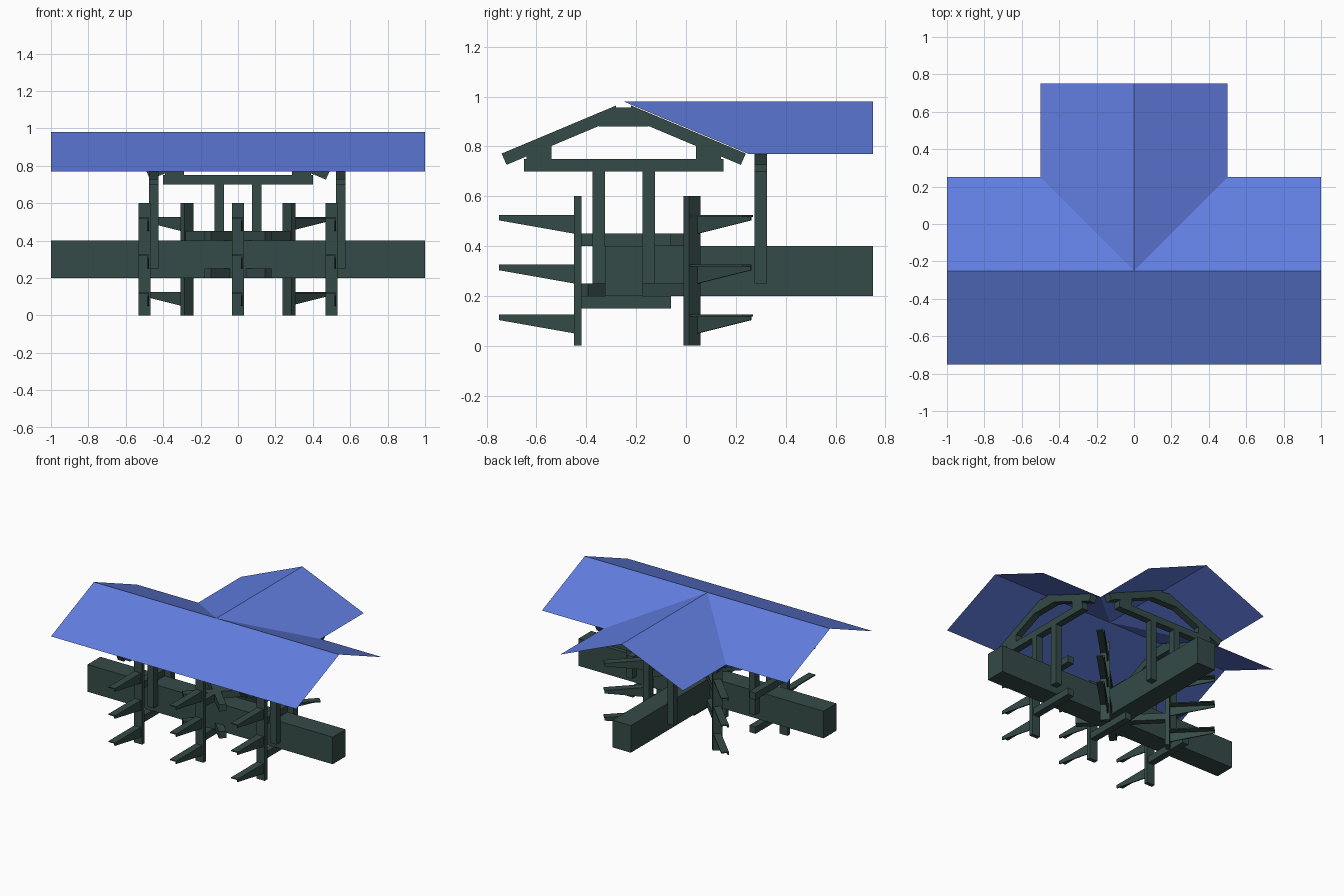
import bpy, bmesh
from math import radians, sqrt
from mathutils import Matrix, Vector

if "Cube" in bpy.data.objects:
    bpy.data.objects.remove(bpy.data.objects["Cube"])


def material(name, color):
    m = bpy.data.materials.new(name)
    m.diffuse_color = color
    m.use_nodes = True
    m.node_tree.nodes["Principled BSDF"].inputs["Base Color"].default_value = m.diffuse_color
    return m


STEEL = material("dark_steel", (0.035, 0.07, 0.065, 1))
BLUE = material("blue_sheet", (0.12, 0.21, 0.75, 1))
I = Matrix.Identity(4)


def finish(name, bm, mat, recalc=True):
    if recalc:
        bmesh.ops.recalc_face_normals(bm, faces=bm.faces)
    me = bpy.data.meshes.new(name)
    bm.to_mesh(me)
    bm.free()
    me.materials.append(mat)
    ob = bpy.data.objects.new(name, me)
    bpy.context.collection.objects.link(ob)
    return ob


def box(bm, lo, hi, M=I):
    lo, hi = Vector(lo), Vector(hi)
    S = Matrix.Diagonal((*(hi - lo), 1))
    bmesh.ops.create_cube(bm, size=1, matrix=M @ Matrix.Translation((lo + hi) / 2) @ S)


def prism(bm, yz, x0, x1, M=I):
    # extrude a closed (y, z) outline along x
    a = [bm.verts.new(M @ Vector((x0, y, z))) for y, z in yz]
    b = [bm.verts.new(M @ Vector((x1, y, z))) for y, z in yz]
    bm.faces.new(a)
    bm.faces.new(b[::-1])
    for i in range(len(yz)):
        j = (i + 1) % len(yz)
        bm.faces.new((a[i], b[i], b[j], a[j]))


# Roof: single sheet, main gable with a branch gable meeting in two valleys
E, R = 0.77, 0.98
bm = bmesh.new()
P = (0, -0.25, R)
faces = [[(-1, -0.75, E), (1, -0.75, E), (1, -0.25, R), P, (-1, -0.25, R)]]
for s in (-1, 1):
    back = [P, (s, -0.25, R), (s, 0.25, E), (s * 0.5, 0.25, E)]
    side = [P, (s * 0.5, 0.25, E), (s * 0.5, 0.75, E), (0, 0.75, R)]
    faces += [f if s > 0 else f[::-1] for f in (back, side)]
for f in faces:
    bm.faces.new([bm.verts.new(p) for p in f])
bmesh.ops.remove_doubles(bm, verts=bm.verts, dist=1e-4)
finish("roof", bm, BLUE, False)

# Duct beams forming a T
bm = bmesh.new()
box(bm, (-1, -0.325, 0.2), (1, -0.175, 0.4))
finish("main_beam", bm, STEEL)
bm = bmesh.new()
box(bm, (-0.075, -0.175, 0.2), (0.075, 0.75, 0.4))
finish("branch_beam", bm, STEEL)


def truss(name, M):
    # local frame: truss plane is y-z, centred on y = 0
    bm = bmesh.new()
    t = 0.025
    box(bm, (-t, -0.4, 0.70), (t, 0.4, 0.75), M)
    for s in (-1, 1):
        y0, y1 = sorted((s * 0.075, s * 0.125))
        box(bm, (-t, y0, 0.25), (t, y1, 0.75), M)
        prism(bm, [(s * 0.03, 0.964), (s * 0.49, 0.771), (s * 0.47, 0.726),
                   (s * 0.03, 0.911)], -t, t, M)
        # short strut between tie and rafter
        prism(bm, [(s * 0.29, 0.75), (s * 0.39, 0.75), (s * 0.39, 0.765),
                   (s * 0.29, 0.81)], -t, t, M)
    prism(bm, [(-0.1, 0.88), (0.1, 0.88), (0.03, 0.955), (-0.03, 0.955)], -t, t, M)
    finish(name, bm, STEEL)


for i, x in enumerate((-0.45, 0.55)):
    truss(f"main_truss_{i}", Matrix.Translation((x, -0.25, 0)))
truss("branch_truss", Matrix.Translation((0, 0.3, 0)) @ Matrix.Rotation(radians(90), 4, 'Z'))


def rack(name, M, bars):
    # local frame: arms point to -y, back of post at y = 0
    bm = bmesh.new()
    box(bm, (-0.033, -0.03, 0), (0.033, 0, 0.6), M)
    for top in (0.125, 0.325, 0.525):
        # angle-section arm: flat flange and tapered web
        box(bm, (-0.03, -0.33, top - 0.008), (0.023, -0.03, top), M)
        prism(bm, [(-0.03, top), (-0.33, top), (-0.33, top - 0.022),
                   (-0.03, top - 0.075)], 0.015, 0.023, M)
    for z, length in bars:
        box(bm, (-0.025, 0, z), (0.025, length, z + 0.05), M)
    finish(name, bm, STEEL)


for i, x in enumerate((-0.5, 0, 0.5)):
    rack(f"front_rack_{i}", Matrix.Translation((x, -0.42, 0)), [(0.15, 0.36), (0.4, 0.36)])
for s, n in ((1, "right"), (-1, "left")):
    M = Matrix.Translation((s * 0.262, 0.014, 0)) @ Matrix.Rotation(radians(s * 135), 4, 'Z')
    rack(f"corner_rack_{n}", M, [(0.2, 0.6), (0.4, 0.6)])
